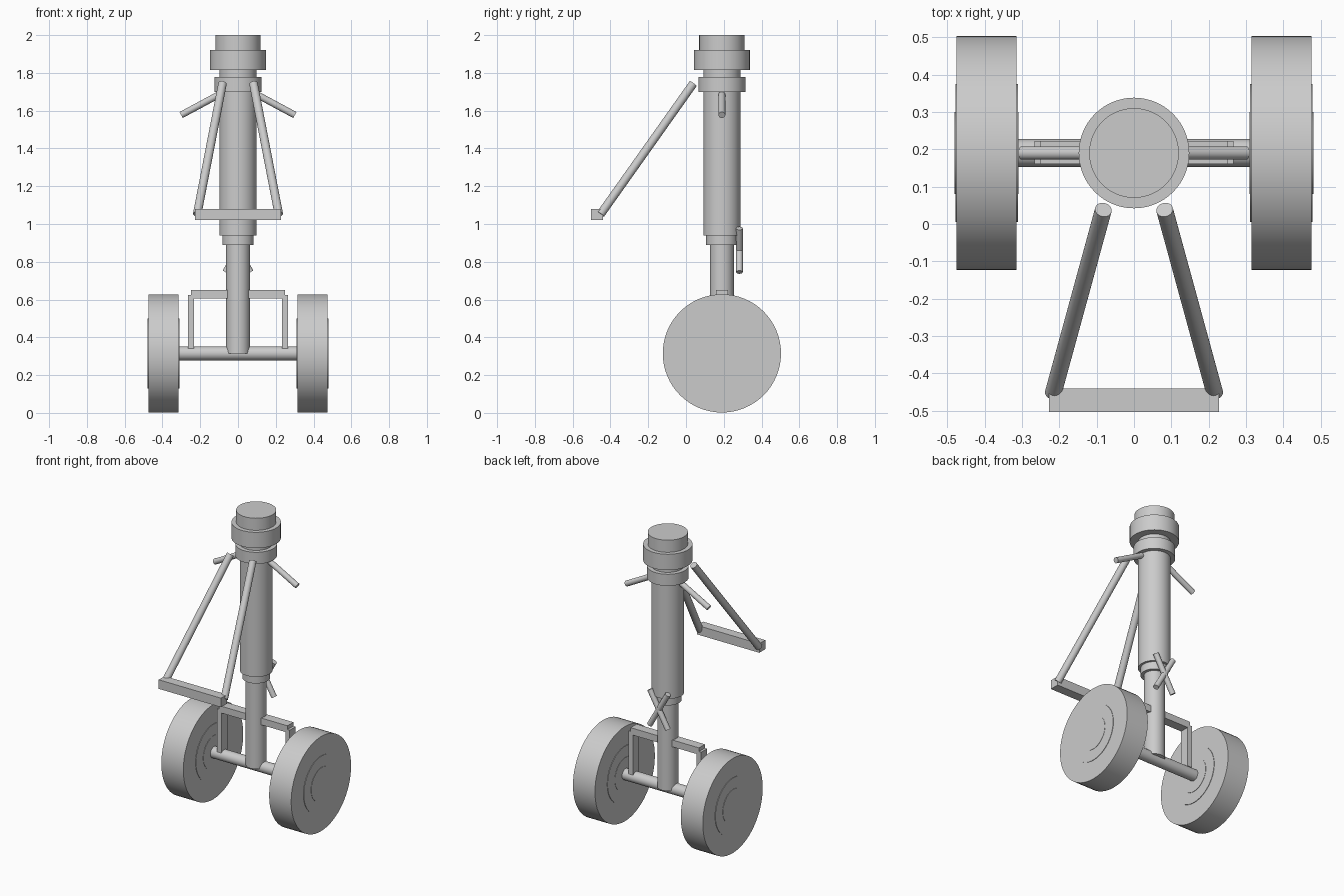
import bpy
from math import radians
from mathutils import Vector

cube = bpy.data.objects.get("Cube")
if cube:
    bpy.data.objects.remove(cube, do_unlink=True)

LEG_Y = 0.19      # strut axis
AXLE_Z = 0.315

grey = bpy.data.materials.new("plain_grey")
grey.use_nodes = True
GREY = (0.6, 0.6, 0.6, 1)
grey.diffuse_color = GREY
grey.node_tree.nodes["Principled BSDF"].inputs["Base Color"].default_value = GREY


def rod(name, start, end, radius, sides=32):
    """Capped cylinder between two points."""
    a, b = Vector(start), Vector(end)
    axis = b - a
    bpy.ops.mesh.primitive_cylinder_add(vertices=sides, radius=radius, depth=axis.length,
                                        location=(a + b) / 2,
                                        rotation=axis.to_track_quat('Z', 'Y').to_euler())
    bpy.ops.object.shade_smooth_by_angle(angle=radians(30))
    ob = bpy.context.object
    ob.name = name
    ob.data.materials.append(grey)
    return ob


def box(name, low, high):
    """Box between two opposite corners."""
    a, b = Vector(low), Vector(high)
    bpy.ops.mesh.primitive_cube_add(size=1, location=(a + b) / 2)
    ob = bpy.context.object
    ob.name = name
    ob.scale = b - a
    ob.data.materials.append(grey)
    return ob


# Strut: stacked cylinders (name, radius, bottom, top)
for name, radius, low, high in (
        ("lower_piston", 0.063, AXLE_Z, 0.9),
        ("gland_ring", 0.083, 0.89, 0.945),
        ("main_strut", 0.098, 0.94, 1.83),
        ("lower_collar", 0.125, 1.70, 1.777),
        ("upper_collar", 0.148, 1.815, 1.92),
        ("top_cap", 0.12, 1.91, 2.0)):
    rod(name, (0, LEG_Y, low), (0, LEG_Y, high), radius, 64)

# Axle and the bar above it
rod("axle", (-0.33, LEG_Y, AXLE_Z), (0.33, LEG_Y, AXLE_Z), 0.037)
box("brake_bar", (-0.25, 0.16, 0.605), (0.25, 0.222, 0.65))

# Front brace crossbar
box("brace_crossbar", (-0.228, -0.503, 1.02), (0.228, -0.44, 1.08))

for side, s in (("left", 1), ("right", -1)):
    # Wheel with stepped hub discs on both faces
    for part, radius, inner, outer in (("wheel", 0.313, 0.314, 0.475),
                                       ("rim", 0.185, 0.311, 0.478),
                                       ("hub", 0.11, 0.309, 0.48)):
        rod(f"{side}_{part}", (s * inner, LEG_Y, AXLE_Z), (s * outer, LEG_Y, AXLE_Z), radius, 64)
    box(f"{side}_brake_post", (s * 0.25 - 0.016, 0.16, 0.34), (s * 0.25 + 0.016, 0.222, 0.625))
    # Diagonal brace, side arm, crossed link behind the strut
    rod(f"{side}_brace", (s * 0.082, 0.038, 1.743), (s * 0.216, -0.452, 1.052), 0.0225)
    rod(f"{side}_side_arm", (s * 0.10, LEG_Y, 1.685), (s * 0.301, LEG_Y, 1.577), 0.018)
    rod(f"{side}_cross_link", (s * 0.066, 0.283, 0.745), (-s * 0.066, 0.283, 0.977), 0.0175)
